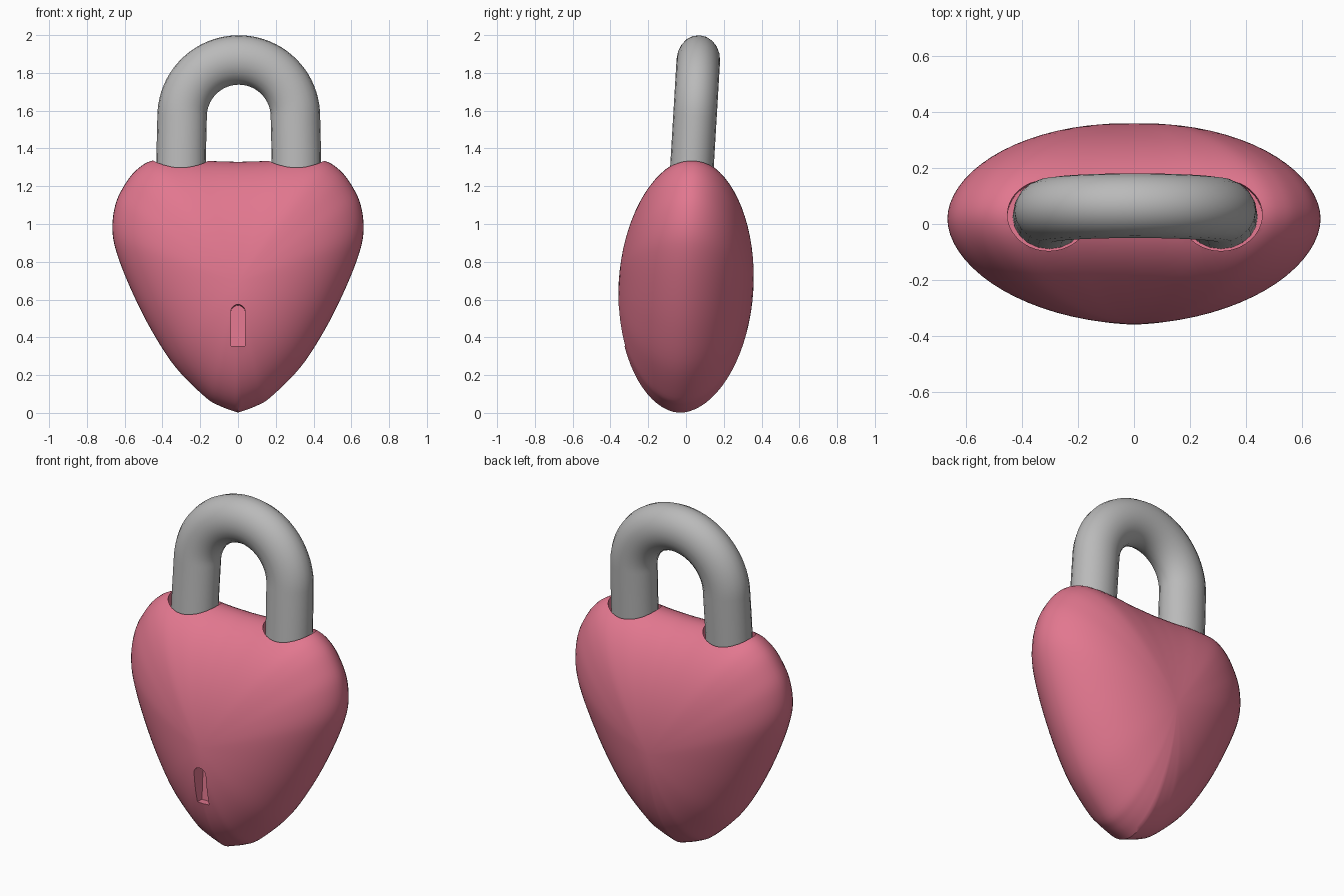
import bpy, bmesh, math
from mathutils import Matrix, Vector

if "Cube" in bpy.data.objects:
    bpy.data.objects.remove(bpy.data.objects["Cube"], do_unlink=True)

MID = 0.67      # height of the thickest point of the body
DEPTH = 0.357   # half thickness of the body
LEAN = (Matrix.Translation((0, 0, MID)) @ Matrix.Rotation(math.radians(-3.4), 4, 'X')
        @ Matrix.Translation((0, 0, -MID)))


def material(name, colour):
    mat = bpy.data.materials.new(name)
    mat.use_nodes = True
    mat.diffuse_color = colour
    mat.node_tree.nodes["Principled BSDF"].inputs["Base Color"].default_value = colour
    return mat


PINK = material("rose pink", (0.76, 0.185, 0.275, 1))
GREY = material("steel grey", (0.49, 0.49, 0.49, 1))


def mesh_object(name, bm, mat):
    bmesh.ops.recalc_face_normals(bm, faces=bm.faces)
    mesh = bpy.data.meshes.new(name)
    bm.to_mesh(mesh)
    bm.free()
    mesh.materials.append(mat)
    obj = bpy.data.objects.new(name, mesh)
    bpy.context.collection.objects.link(obj)
    return obj


def select_only(obj):
    bpy.ops.object.select_all(action='DESELECT')
    obj.select_set(True)
    bpy.context.view_layer.objects.active = obj


def smooth_path(points, steps):
    """Catmull-Rom curve through the points, ends included."""
    p = [Vector(q) for q in points]
    p = [2 * p[0] - p[1]] + p + [2 * p[-1] - p[-2]]
    out = []
    for a, b, c, d in zip(p, p[1:], p[2:], p[3:]):
        for k in range(steps):
            t = k / steps
            out.append(0.5 * (2 * b + (c - a) * t + (2 * a - 5 * b + 4 * c - d) * t ** 2
                              + (3 * b - a - 3 * c + d) * t ** 3))
    return out + [p[-2]]


def heart_body():
    # Right half of the heart outline, from the tip to the dip on top
    half = smooth_path([(0, 0), (.09, .033), (.17, .08), (.33, .24), (.46, .44), (.565, .65),
                        (.64, .84), (.665, .97), (.65, 1.1), (.605, 1.2), (.54, 1.285),
                        (.45, 1.338), (.3, 1.346), (.15, 1.335), (0, 1.33)], 5)
    outline = half + [Vector((-p.x, p.y)) for p in reversed(half[1:-1])]
    bm = bmesh.new()
    count, rings = len(outline), 18

    def ring(t, side):
        y = side * DEPTH * max(0, 1 - t * t) ** 0.53
        return [bm.verts.new((p.x * t, y, MID + (p.y - MID) * t)) for p in outline]

    rim = ring(1, 0)
    for side in (-1, 1):
        previous = rim
        for k in range(rings - 1, 0, -1):
            current = ring(math.sin(k / rings * math.pi / 2), side)
            for i in range(count):
                j = (i + 1) % count
                bm.faces.new((previous[i], previous[j], current[j], current[i]))
            previous = current
        pole = bm.verts.new((0, side * DEPTH, MID))
        for i in range(count):
            bm.faces.new((previous[i], previous[(i + 1) % count], pole))
    return mesh_object("heart_body", bm, PINK)


def cylinder_cutter(name, place, size):
    bm = bmesh.new()
    bmesh.ops.create_cone(bm, cap_ends=True, segments=40, radius1=1, radius2=1, depth=1,
                          matrix=Matrix.Translation(place) @ Matrix.Diagonal((*size, 1)))
    return mesh_object(name, bm, PINK)


def keyhole_cutter():
    # Upright slot with a rounded top, pushed into the front
    r, low, high = 0.038, 0.335, 0.515
    profile = [(-r, low), (r, low)]
    profile += [(r * math.cos(a * math.pi / 12), high + r * math.sin(a * math.pi / 12))
                for a in range(13)]
    bm = bmesh.new()
    face = bm.faces.new([bm.verts.new((x, -0.5, z)) for x, z in profile])
    extruded = bmesh.ops.extrude_face_region(bm, geom=[face])["geom"]
    bmesh.ops.translate(bm, vec=(0, 0.24, 0),
                        verts=[v for v in extruded if isinstance(v, bmesh.types.BMVert)])
    return mesh_object("keyhole_cutter", bm, PINK)


# Body with the two shackle sockets and the keyhole cut out
body = heart_body()
cutters = [cylinder_cutter("socket_cutter", (s * 0.307 + 0.003, -0.006, 1.4),
                           (0.147, 0.127, 0.36)) for s in (-1, 1)]
cutters.append(keyhole_cutter())
select_only(body)
for cutter in cutters:
    cutter.hide_render = True
    cut = body.modifiers.new("cut", 'BOOLEAN')
    cut.operation, cut.solver, cut.object = 'DIFFERENCE', 'EXACT', cutter
    bpy.ops.object.modifier_apply(modifier=cut.name)
    bpy.data.objects.remove(cutter, do_unlink=True)

# Shackle: slightly flattened tube swept along an upturned U
bend, arch_z = 0.3, 1.57
path = [(-0.306, 1.2), (-0.304, 1.4)]
path += [(-bend * math.cos(k * math.pi / 40), arch_z + bend * math.sin(k * math.pi / 40))
         for k in range(41)]
path += [(0.304, 1.4), (0.306, 1.2)]
curve = bpy.data.curves.new("shackle", 'CURVE')
curve.dimensions = '3D'
curve.bevel_depth, curve.bevel_resolution, curve.use_fill_caps = 0.131, 8, True
spline = curve.splines.new('POLY')
spline.points.add(len(path) - 1)
for point, (x, z) in zip(spline.points, path):
    point.co = (x, 0, z, 1)
curve.materials.append(GREY)
shackle = bpy.data.objects.new("shackle", curve)
bpy.context.collection.objects.link(shackle)
select_only(shackle)
bpy.ops.object.convert(target='MESH')
shackle = bpy.context.view_layer.objects.active
shackle.data.transform(Matrix.Translation((0.004, -0.006, 0)) @ Matrix.Diagonal((1, 0.88, 1, 1)))

# Smooth shading, and the whole lock leans slightly backwards
for obj in (body, shackle):
    select_only(obj)
    bpy.ops.object.shade_smooth_by_angle(angle=math.radians(35))
    obj.matrix_world = LEAN
